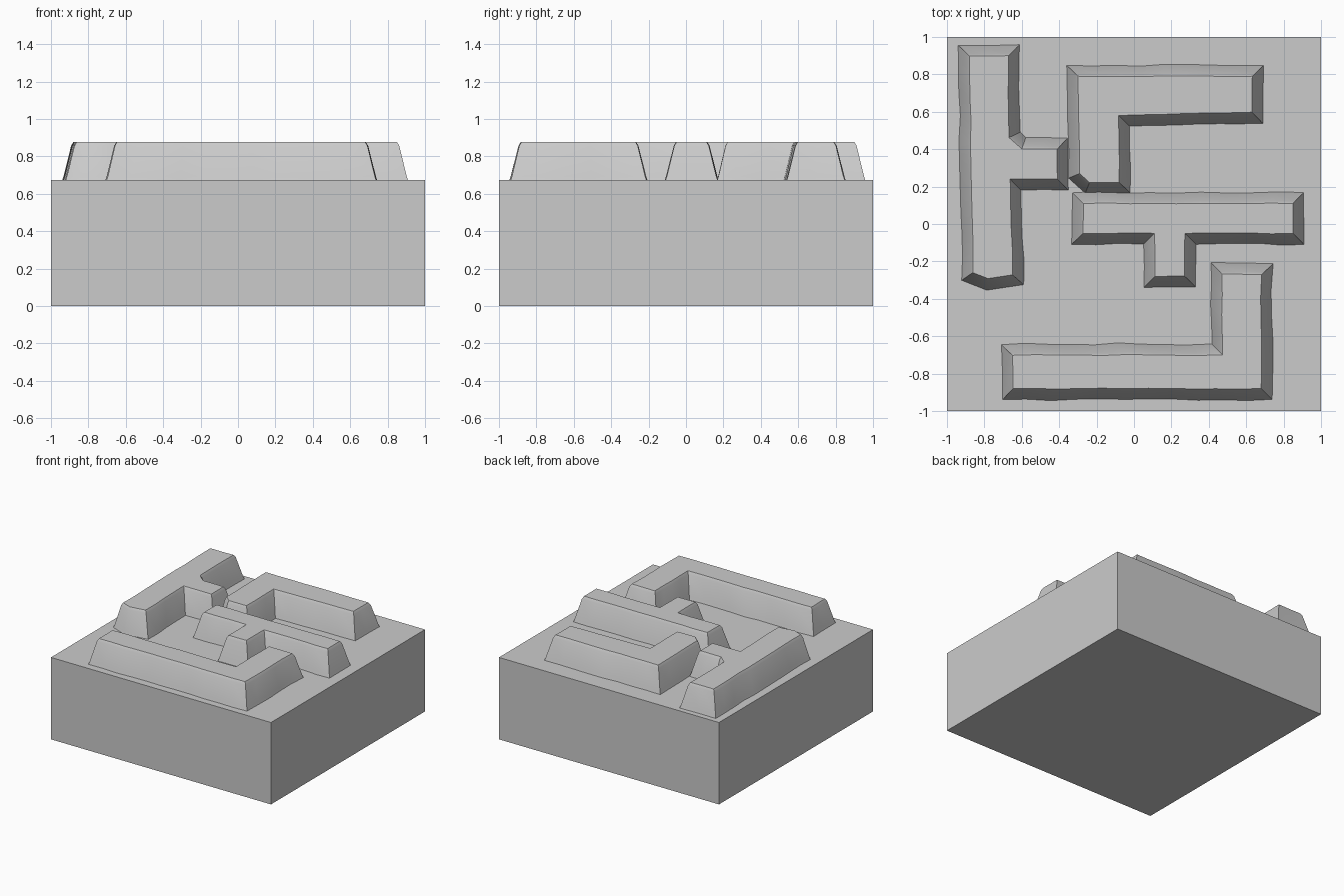
import bpy, bmesh, random
from math import radians
from mathutils import Vector

random.seed(4)
BLOCK_TOP, RIDGE_TOP = 0.673, 0.877

cube = bpy.data.objects.get("Cube")
if cube:
    bpy.data.objects.remove(cube, do_unlink=True)

stone = bpy.data.materials.new("grey_stone")
stone.use_nodes = True
grey = (0.6, 0.6, 0.6, 1)
stone.diffuse_color = grey
stone.node_tree.nodes["Principled BSDF"].inputs["Base Color"].default_value = grey


def finish(bm, name):
    bmesh.ops.recalc_face_normals(bm, faces=bm.faces)
    mesh = bpy.data.meshes.new(name)
    bm.to_mesh(mesh)
    bm.free()
    mesh.materials.append(stone)
    obj = bpy.data.objects.new(name, mesh)
    bpy.context.collection.objects.link(obj)
    return obj


def offset(points, dist):
    """Mitred outward offset of a clockwise outline."""
    result = []
    for i, p in enumerate(points):
        d1 = (p - points[i - 1]).normalized()
        d2 = (points[(i + 1) % len(points)] - p).normalized()
        n1, n2 = Vector((-d1.y, d1.x)), Vector((-d2.y, d2.x))
        result.append(p + (n1 + n2) * dist / (1 + n1.dot(n2)))
    return result


def ridge(name, outline):
    """Flat-topped ridge with sloping, slightly uneven walls."""
    top = [Vector(p) for p in outline]
    counts = [max(1, round((top[(i + 1) % len(top)] - p).length / 0.12))
              for i, p in enumerate(top)]
    wobble = [random.uniform(-1, 1) for _ in range(sum(counts))]
    bm = bmesh.new()
    rings = []
    # flared foot, upper wall and crisp plateau edge
    for dist, z, rough in ((0.062, BLOCK_TOP - 0.01, 0.006),
                           (0.052, BLOCK_TOP + 0.02, 0.006),
                           (0.012, RIDGE_TOP - 0.02, 0.004),
                           (0.0, RIDGE_TOP, 0.003)):
        corners = offset(top, dist)
        ring = []
        for i, n in enumerate(counts):
            a, b = corners[i], corners[(i + 1) % len(corners)]
            d = (b - a).normalized()
            for k in range(n):
                p = a.lerp(b, k / n) + Vector((-d.y, d.x)) * wobble[len(ring)] * rough
                ring.append(bm.verts.new((p.x, p.y, z)))
        rings.append(ring)
    for low, high in zip(rings, rings[1:]):
        for i in range(len(low)):
            bm.faces.new((low[i - 1], low[i], high[i], high[i - 1]))
    bm.faces.new(rings[0])
    bm.faces.new(rings[-1])
    obj = finish(bm, name)
    bpy.ops.object.select_all(action="DESELECT")
    obj.select_set(True)
    bpy.context.view_layer.objects.active = obj
    bpy.ops.object.shade_smooth_by_angle(angle=radians(30))


# Square block
bm = bmesh.new()
bmesh.ops.create_cube(bm, size=2)
for v in bm.verts:
    v.co.z = BLOCK_TOP if v.co.z > 0 else 0
finish(bm, "base_block")

# Raised walls, given by the outline of each plateau
ridge("left_branching_ridge", [
    (-.88, .90), (-.67, .90), (-.67, .46), (-.60, .40), (-.41, .40),
    (-.41, .24), (-.66, .24), (-.65, -.27), (-.78, -.29), (-.86, -.26)])
ridge("back_corner_ridge", [
    (-.30, .79), (.63, .79), (.63, .60), (-.08, .58), (-.08, .22),
    (-.24, .22), (-.29, .27)])
ridge("middle_tee_ridge", [
    (-.27, .11), (.85, .11), (.85, -.05), (.27, -.05), (.27, -.28),
    (.11, -.28), (.11, -.05), (-.27, -.05)])
ridge("front_corner_ridge", [
    (.47, -.27), (.68, -.27), (.68, -.88), (-.65, -.88), (-.65, -.70),
    (.47, -.70)])
